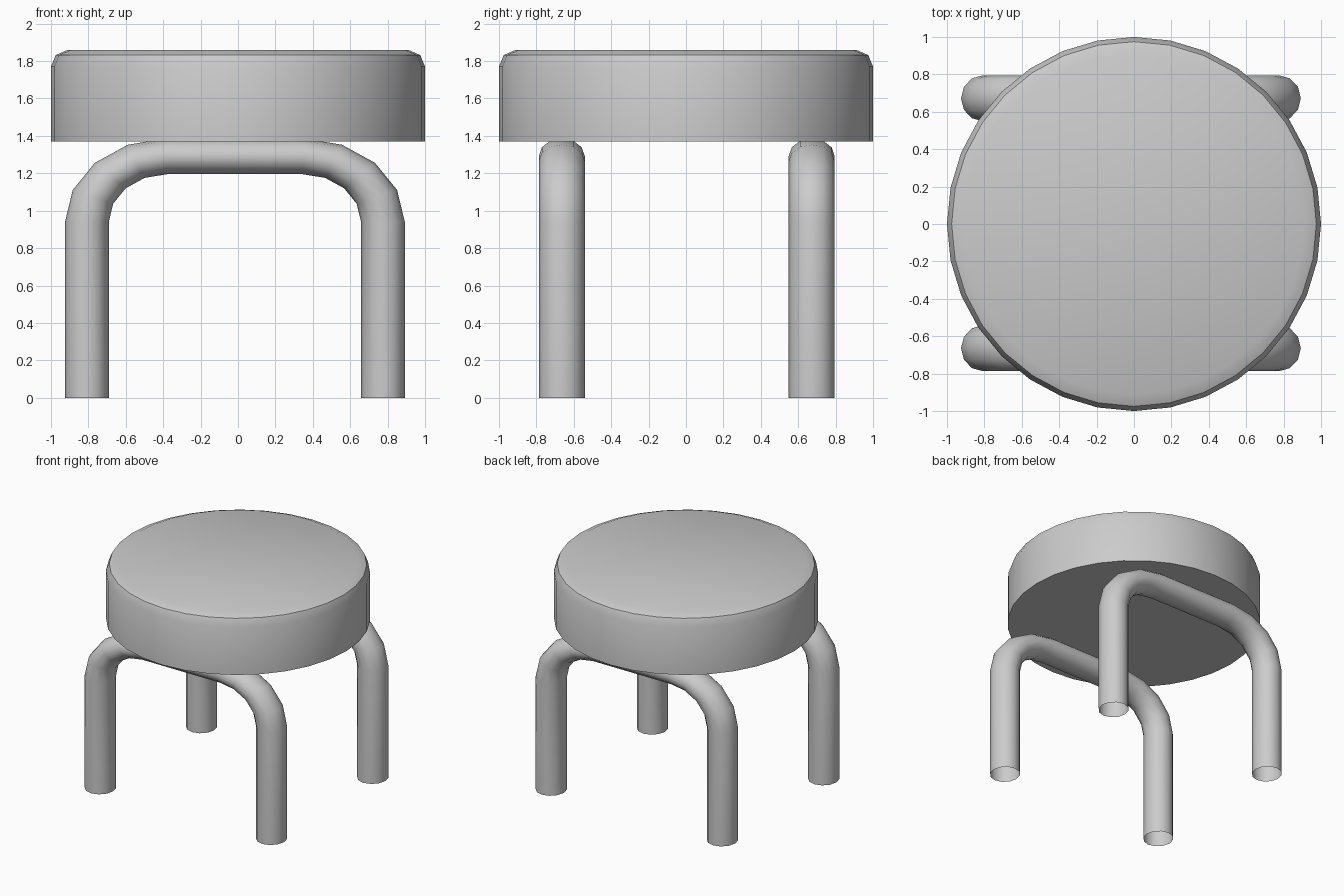
import bpy, bmesh
from math import sin, cos, pi, radians

if "Cube" in bpy.data.objects:
    bpy.data.objects.remove(bpy.data.objects["Cube"])


def finish(name, bm):
    bmesh.ops.recalc_face_normals(bm, faces=bm.faces[:])
    mesh = bpy.data.meshes.new(name)
    bm.to_mesh(mesh)
    bm.free()
    ob = bpy.data.objects.new(name, mesh)
    bpy.context.collection.objects.link(ob)
    bpy.ops.object.select_all(action='DESELECT')
    ob.select_set(True)
    bpy.context.view_layer.objects.active = ob
    bpy.ops.object.shade_smooth_by_angle(angle=radians(40))
    return ob


def bridge(bm, a, b):
    n = len(a)
    for i in range(n):
        j = (i + 1) % n
        bm.faces.new((a[i], a[j], b[j], b[i]))


# Seat: lathed disc with a rounded upper rim
def seat(sides=32):
    profile = [(1, 1.37), (1, 1.77), (0.975, 1.832), (0.91, 1.86)]
    bm = bmesh.new()
    rings = [[bm.verts.new((r * cos(2 * pi * i / sides), r * sin(2 * pi * i / sides), z))
              for i in range(sides)] for r, z in profile]
    for a, b in zip(rings, rings[1:]):
        bridge(bm, a, b)
    bm.faces.new(rings[0])
    bm.faces.new(rings[-1])
    finish("seat", bm)


# Leg arch: open tube bent over two quarter turns, slightly flattened in height
def leg_arch(name, y, sides=12, steps=4):
    left, right, spring, bend, squash = -0.38, 0.347, 0.94, 0.428, 0.82
    rx, ry = 0.117, 0.123
    path = [(left, 0, 0)]
    path += [(left, spring, pi / 2 * k / steps) for k in range(steps + 1)]
    path += [(right, spring, pi / 2 * (1 + k / steps)) for k in range(steps + 1)]
    path += [(right, 0, pi)]
    bm = bmesh.new()
    rings = []
    for cx, cz, t in path:
        ring = []
        for i in range(sides):
            a = 2 * pi * i / sides
            r = bend + rx * cos(a)
            ring.append(bm.verts.new((cx - r * cos(t), y + ry * sin(a),
                                      cz + squash * r * sin(t))))
        rings.append(ring)
    for a, b in zip(rings, rings[1:]):
        bridge(bm, a, b)
    finish(name, bm)


seat()
leg_arch("front_leg_arch", -0.664)
leg_arch("back_leg_arch", 0.672)
